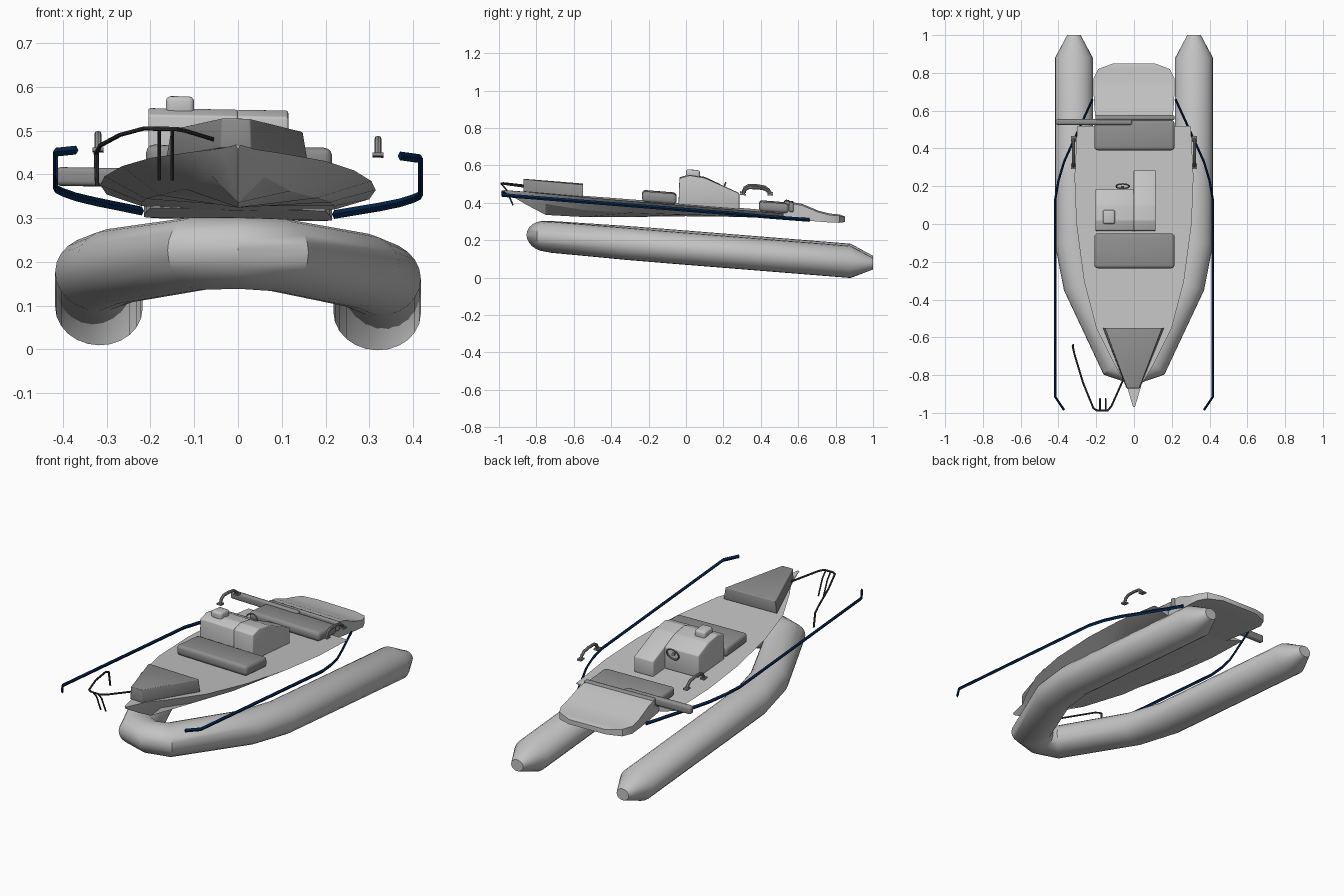
import bpy, bmesh, math
from mathutils import Vector, Matrix

cube = bpy.data.objects.get("Cube")
if cube:
    bpy.data.objects.remove(cube, do_unlink=True)


def material(name, r, g, b):
    m = bpy.data.materials.new(name)
    m.use_nodes = True
    m.diffuse_color = (r, g, b, 1)
    m.node_tree.nodes["Principled BSDF"].inputs["Base Color"].default_value = (r, g, b, 1)
    return m


LIGHT = material("light_grey", .55, .55, .55)
MID = material("mid_grey", .27, .27, .27)
NAVY = material("navy_blue", .002, .02, .08)
DARK = material("dark_rail", .04, .04, .04)

# The whole boat trims down at the stern and leans slightly
TILT = Matrix(((1, 0, 0, 0), (0, 1, 0, 0), (-.018, -.08, 1, 0), (0, 0, 0, 1)))


def finish(name, bm, mat, angle=35):
    bmesh.ops.recalc_face_normals(bm, faces=bm.faces)
    bm.transform(TILT)
    mesh = bpy.data.meshes.new(name)
    bm.to_mesh(mesh)
    bm.free()
    ob = bpy.data.objects.new(name, mesh)
    bpy.context.collection.objects.link(ob)
    mesh.materials.append(mat)
    bpy.ops.object.select_all(action="DESELECT")
    ob.select_set(True)
    bpy.context.view_layer.objects.active = ob
    bpy.ops.object.shade_smooth_by_angle(angle=math.radians(angle))
    return ob


def loft(name, rings, mat, bevel=0, angle=35):
    """Skin a list of equal point rings and cap both ends."""
    bm = bmesh.new()
    rows = [[bm.verts.new(p) for p in ring] for ring in rings]
    n = len(rows[0])
    for a, b in zip(rows, rows[1:]):
        for i in range(n):
            j = (i + 1) % n
            bm.faces.new((a[i], a[j], b[j], b[i]))
    bm.faces.new(rows[0])
    bm.faces.new(rows[-1])
    if bevel:
        bmesh.ops.bevel(bm, geom=bm.edges[:], offset=bevel, segments=3,
                        profile=.5, affect="EDGES", clamp_overlap=True)
    return finish(name, bm, mat, angle)


def box(name, x, y, z, mat, bevel=0):
    ring = lambda px: [(px, y[0], z[0]), (px, y[1], z[0]), (px, y[1], z[1]), (px, y[0], z[1])]
    return loft(name, [ring(x[0]), ring(x[1])], mat, bevel)


def sweep(name, path, rx, rz, mat, sides=8, scale=None):
    """Run an elliptical section along a path with mitred corners."""
    pts = [Vector(p) for p in path]
    side, rings = None, []
    for i, p in enumerate(pts):
        before = (p - pts[i - 1]).normalized() if i else None
        after = (pts[i + 1] - p).normalized() if i < len(pts) - 1 else None
        t = ((before or after) + (after or before)).normalized()
        miter = min(1.4, 1 / max(.3, t.dot(before or after)))
        if side is None:
            side = t.cross(Vector((0, 0, 1)))
            if side.length < .2:
                side = Vector((1, 0, 0))
        side = (side - t * side.dot(t)).normalized()
        up = side.cross(t)
        k = scale[i] if scale else 1
        angles = [math.tau * s / sides for s in range(sides)]
        rings.append([p + side * (math.cos(a) * rx * k * miter) + up * (math.sin(a) * rz * k)
                      for a in angles])
    return loft(name, rings, mat)


# Inflatable collar: a U of tube with tapered stern cones
half = [(.318, 1, .16), (.318, .88, .16), (.318, -.1, .16), (.275, -.32, .16), (.09, -.72, .16)]
collar = half + [(0, -.752, .16)] + [(-x, y, z) for x, y, z in reversed(half)]
sizes = [.36, 1, 1, 1, .97]
sweep("inflatable_collar", collar, .1, .086, LIGHT, 24, sizes + [.95] + sizes[::-1])

# Hull: y, deck half width, chine half width, chine height, keel height
stations = [(-.97, .005, .003, .385, .38), (-.85, .04, .025, .36, .32),
            (-.75, .10, .06, .335, .275), (-.55, .20, .12, .32, .28),
            (-.3, .265, .18, .325, .30), (0, .305, .21, .34, .328),
            (.25, .315, .22, .352, .345), (.52, .30, .22, .365, .358)]
DECK = .39
loft("hull", [[(-w, y, DECK), (-c, y, zc), (0, y, k), (c, y, zc), (w, y, DECK)]
              for y, w, c, zc, k in stations], LIGHT, angle=20)

# Stern platform with rounded outline
platform = [(.50, .20, .40, .36), (.57, .205, .445, .36), (.62, .21, .44, .36),
            (.71, .215, .41, .36), (.77, .215, .40, .36), (.82, .19, .40, .362),
            (.85, .11, .393, .367)]
loft("stern_platform", [[(-w, y, b), (w, y, b), (w, y, t), (-w, y, t)]
                        for y, w, t, b in platform], LIGHT)

# Seats, bow locker and stern bar
box("front_seat", (-.21, .215), (-.235, -.05), (.39, .447), MID, .018)
box("rear_seat", (-.21, .215), (.39, .55), (.39, .442), MID, .018)
box("stern_backrest", (-.205, .215), (.55, .575), (.40, .452), MID, .008)
box("stern_bar", (-.415, -.01), (.525, .555), (.41, .452), MID, .01)
locker = [(-.87, -.04, .03, .458), (-.55, -.165, .16, .456)]
loft("bow_locker", [[(l, y, .39), (r, y, .39), (r * .93, y, t), (l * .93, y, t)]
                    for y, l, r, t in locker], MID, .004)

# Steering console: a wide body and a longer seat side
front = [(-.04, .39), (-.035, .53), (.02, .55), (.10, .543)]
body = front + [(.185, .51), (.185, .39)]
bench = front + [(.285, .475), (.285, .39)]
for name, prof, xs in (("console_body", body, (-.205, 0)), ("console_bench", bench, (-.002, .115))):
    loft(name, [[(x, y, z) for y, z in prof] for x in xs], LIGHT, .006)
box("console_instrument", (-.165, -.1), (0, .075), (.53, .577), LIGHT, .012)
wheel = [(-.06 + .035 * math.cos(a), .2 + .012 * math.sin(a), .49 + .033 * math.sin(a))
         for a in [math.tau * i / 16 for i in range(17)]]
sweep("steering_wheel", wheel, .004, .004, MID)
sweep("steering_column", [(-.06, .18, .485), (-.06, .2, .49)], .008, .008, MID)

# Mirrored strakes and grab handles
for s, label in ((1, "left"), (-1, "right")):
    strake = [(.37, -.985, .37), (.417, -.915, .37), (.417, .13, .37), (.40, .23, .37),
              (.37, .33, .368), (.325, .43, .366), (.22, .66, .365)]
    sweep(label + "_strake", [(s * x, y, z) for x, y, z in strake], .006, .010, NAVY, 4)
    handle = [(.475, .305), (.50, .315), (.513, .335), (.516, .38), (.513, .42),
              (.50, .44), (.485, .45)]
    sweep(label + "_grab_handle", [(s * .32, y, z) for z, y in handle], .008, .008, MID)
    for y, z in ((.305, .475), (.45, .485)):
        box(label + "_handle_foot", (s * .32 - .013, s * .32 + .013), (y - .015, y + .015),
            (z - .004, z + .004), MID)

# Bow rail with two stanchions
rail = [(-.322, -.64, .315), (-.324, -.65, .39), (-.315, -.69, .405), (-.27, -.84, .418),
        (-.215, -.975, .423), (-.195, -.988, .422), (-.14, -.988, .422), (-.12, -.965, .42),
        (-.055, -.82, .413)]
sweep("bow_rail", rail, .005, .005, DARK)
for x in (-.18, -.15):
    sweep("rail_stanchion", [(x, -.988, .42), (x, -.96, .39), (x, -.925, .31)],
          .004, .004, DARK)
